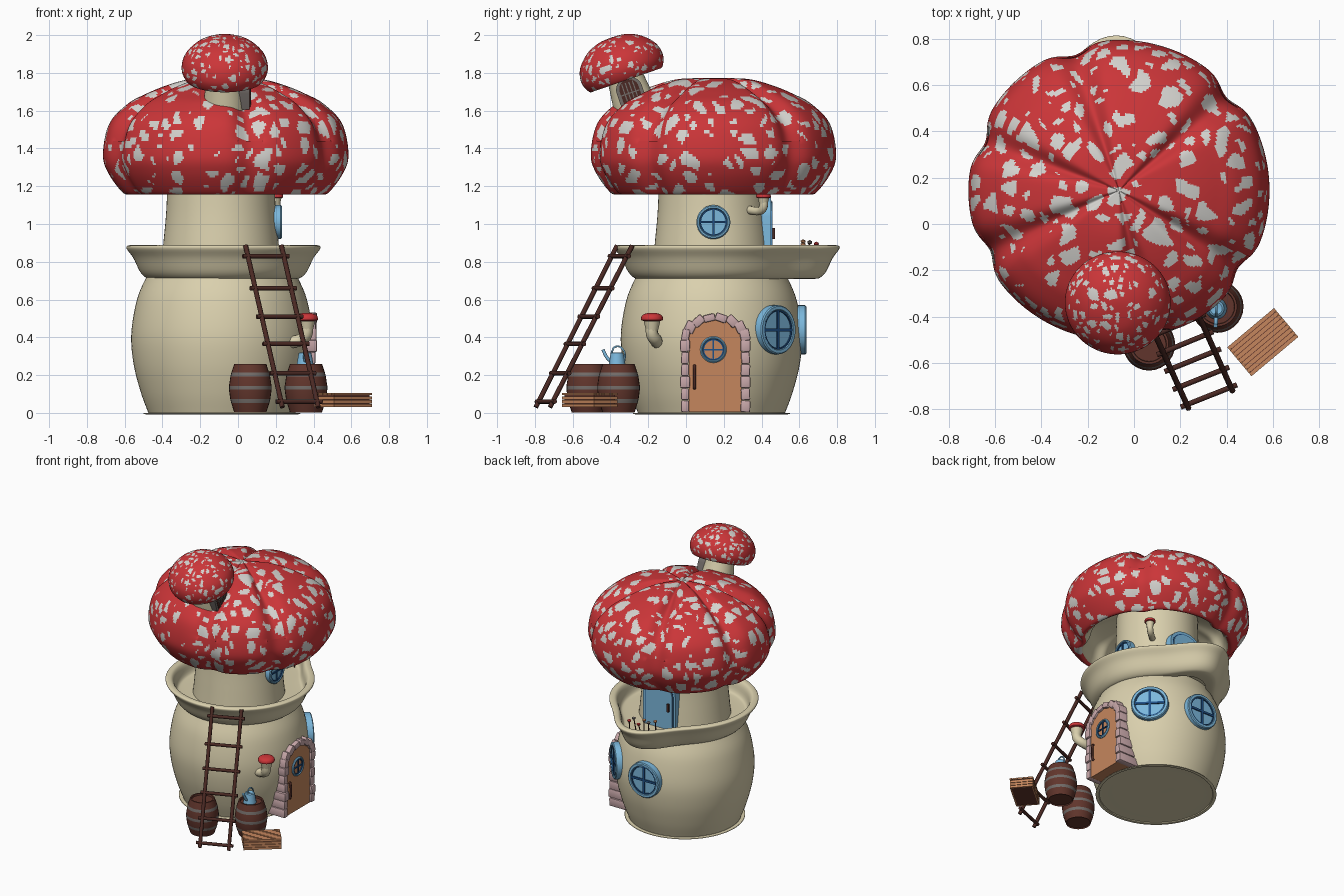
import bpy, bmesh, math, random
from mathutils import Vector, Matrix, noise

if "Cube" in bpy.data.objects:
    bpy.data.objects.remove(bpy.data.objects["Cube"])

random.seed(4)
T, R, rad = Matrix.Translation, Matrix.Rotation, math.radians
COL = {"cap_red": (.60, .036, .04), "spot_white": (.66, .65, .62), "plaster_cream": (.70, .63, .42),
       "ladder_brown": (.07, .022, .017), "barrel_brown": (.12, .036, .025), "hoop_grey": (.17, .15, .14),
       "sky_blue": (.20, .48, .72), "deep_blue": (.014, .08, .24), "door_tan": (.56, .24, .11),
       "stone_pink": (.58, .39, .40)}
MAT = {}
for key, c in COL.items():
    MAT[key] = bpy.data.materials.new(key)
    MAT[key].diffuse_color = (*c, 1)


def add(name, data, mats):
    ob = bpy.data.objects.new(name, data)
    for m in mats.split():
        data.materials.append(MAT[m])
    bpy.context.collection.objects.link(ob)
    return ob


def add_bm(name, bm, mat, M=Matrix()):
    bmesh.ops.transform(bm, matrix=M, verts=bm.verts)
    bmesh.ops.recalc_face_normals(bm, faces=bm.faces)
    me = bpy.data.meshes.new(name)
    bm.to_mesh(me)
    bm.free()
    return add(name, me, mat)


def spline(pts, steps):
    """Catmull-Rom through the points."""
    P = [Vector(p) for p in pts]
    P = [P[0]] + P + [P[-1]]
    out = []
    for a, b, c, d in zip(P, P[1:], P[2:], P[3:]):
        for k in range(steps):
            t = k / steps
            out.append(.5 * (2*b + (c-a)*t + (2*a-5*b+4*c-d)*t*t + (3*b-a-3*c+d)*t**3))
    return out + [P[-1]]


def lathe(name, pts, mats, M=Matrix(), seg=48, steps=1, deform=None, rule=None):
    """Spin an (r, z) profile; deform bends it by angle, rule(row, point) picks the material."""
    prof = spline(pts, steps)
    verts, faces = [], []
    for r, z in prof:
        for j in range(seg):
            a = 2*math.pi*j/seg
            r2, z2 = deform(r, a, z) if deform else (r, z)
            verts.append(M @ Vector((max(r2, .0005)*math.cos(a), max(r2, .0005)*math.sin(a), z2)))
    for i in range(len(prof)-1):
        for j in range(seg):
            k = (j+1) % seg
            faces.append((i*seg+j, i*seg+k, (i+1)*seg+k, (i+1)*seg+j))
    me = bpy.data.meshes.new(name)
    me.from_pydata(verts, [], faces)
    ob = add(name, me, mats)
    if rule:
        for f in me.polygons:
            f.material_index = rule(f.index//seg, f.center)
    return ob


def box(name, size, mat, M, bevel=0):
    bm = bmesh.new()
    bmesh.ops.create_cube(bm, size=1)
    bmesh.ops.scale(bm, vec=size, verts=bm.verts)
    if bevel:
        bmesh.ops.bevel(bm, geom=bm.edges[:], offset=bevel, segments=2, affect='EDGES', profile=.5)
    return add_bm(name, bm, mat, M)


def rod(name, a, b, r, mat):
    a, b = Vector(a), Vector(b)
    bm = bmesh.new()
    bmesh.ops.create_cone(bm, cap_ends=True, segments=10, radius1=r, radius2=r, depth=(b-a).length)
    return add_bm(name, bm, mat, T((a+b)/2) @ (b-a).to_track_quat('Z', 'Y').to_matrix().to_4x4())


def tube(name, pts, r, mat):
    cu = bpy.data.curves.new(name, 'CURVE')
    cu.dimensions, cu.bevel_depth, cu.bevel_resolution, cu.use_fill_caps = '3D', r, 3, True
    path = spline(pts, 6)
    sp = cu.splines.new('POLY')
    sp.points.add(len(path)-1)
    for q, p in zip(sp.points, path):
        q.co = (*p, 1)
    return add(name, cu, mat)


def facing(c, deg, r, z):
    """Frame on a wall: local x sideways, y up, z outward."""
    a = rad(deg)
    return T((c[0]+r*math.cos(a), c[1]+r*math.sin(a), z)) @ R(a, 4, 'Z') @ R(rad(90), 4, 'Y') @ R(rad(90), 4, 'Z')


def arch(name, w, spring, top, depth, mat, M):
    """Arched slab whose front is at local z = 0."""
    bm = bmesh.new()
    pts = [(-w, 0), (w, 0)] + [(w*math.cos(math.pi*k/16), spring+(top-spring)*math.sin(math.pi*k/16)) for k in range(17)]
    f = bm.faces.new([bm.verts.new((x, y, 0)) for x, y in pts])
    ext = bmesh.ops.extrude_face_region(bm, geom=[f])["geom"]
    bmesh.ops.translate(bm, vec=(0, 0, -depth), verts=[v for v in ext if isinstance(v, bmesh.types.BMVert)])
    return add_bm(name, bm, mat, M)


def window(name, r, depth, M):
    e = r*.2
    lathe(name+"_frame", [(r, -depth), (r, -.006), (r-.006, 0), (r-e+.004, 0), (r-e, -.008)], "sky_blue", M, 40)
    lathe(name+"_ring", [(r-e, -.004), (r-e-.007, -.004), (r-e-.007, -.012)], "deep_blue", M, 40)
    lathe(name+"_glass", [(r-e+.002, -.012), (0, -.012)], "sky_blue", M, 40)
    for s in ((2*(r-e), r*.12, .009), (r*.12, 2*(r-e), .009)):
        box(name+"_bar", s, "deep_blue", M @ T((0, 0, -.008)))


def spots(ob, inner_rows, seg, scale, share):
    """Paint the highest cell-noise faces white; the underside is cream."""
    val = {}
    for f in ob.data.polygons:
        if f.index//seg < inner_rows:
            f.material_index = 2
            continue
        p = f.center*scale
        d = noise.voronoi(p + noise.noise_vector(p*.9)*.45)[0]
        val[f.index] = d[1]-d[0]
    cut = sorted(val.values())[int(len(val)*(1-share))]
    for i, v in val.items():
        ob.data.polygons[i].material_index = int(v > cut)


C = (-.085, .135)
# Lower house, balcony and upper room
lathe("lower_house", [(0, 0), (.39, 0), (.39, .001), (.43, .11), (.468, .26), (.48, .42), (.45, .6), (.40, .72), (.38, .76)],
      "plaster_cream", T((*C, 0)), 96, 5)


def spout(r, a, z):
    d = (math.degrees(a)-90)/22
    return r + .165*math.exp(-d*d)*min(1, max(0, (r-.3)/.1)), z


lathe("balcony", [(.36, .715), (.40, .711), (.44, .745), (.477, .82), (.512, .868), (.507, .885), (.475, .886),
                  (.455, .86), (.438, .795), (.40, .78), (.27, .78)], "plaster_cream", T((-.077, .135, 0)), 128, 4, spout)
lathe("upper_room", [(.32, .75), (.305, .9), (.288, 1.1), (.28, 1.42)], "plaster_cream", T((-.09, .14, 0)), 64, 4)

# Big spotted cap with grooves
GROOVES = (41, -33, -78, 205, 160, 108)


def groove(r, a, z):
    g = sum(math.exp(-(((math.degrees(a)-q+180) % 360-180)/7)**2) for q in GROOVES)
    return r*(1-.055*g), z - (.04*g*min(1, r/.3) if z > 1.45 else 0)


cap = lathe("big_cap", [(0, 1.42), (.2, 1.40), (.42, 1.32), (.48, 1.2), (.505, 1.166), (.545, 1.166), (.622, 1.27), (.65, 1.37),
                        (.617, 1.53), (.52, 1.635), (.42, 1.69), (.31, 1.735), (.2, 1.765), (.1, 1.772), (0, 1.772)],
            "cap_red spot_white plaster_cream", T((-.065, .145, 0)), 400, 9, groove)
spots(cap, 36, 400, 10, .27)

# Leaning chimney mushroom with a grated window
CH = T((-.07, -.32, 1.77)) @ R(rad(19), 4, 'X')
lathe("chimney_stem", [(.13, -.32), (.115, -.15), (.1, -.03), (.09, .07)], "plaster_cream", CH, 40, 4)
small = lathe("chimney_cap", [(0, .06), (.1, .05), (.17, .01), (.2, -.008), (.228, .05), (.212, .125), (.15, .19), (.075, .223), (0, .23)],
              "cap_red spot_white plaster_cream", CH, 240, 8)
spots(small, 24, 240, 21, .24)
W = CH @ facing((0, 0), 0, .132, -.15)
arch("chimney_window_frame", .07, .09, .155, .08, "hoop_grey", W)
arch("chimney_window_pane", .052, .085, .135, .004, "ladder_brown", W @ T((0, .008, .003)))
for x in (-.03, -.01, .01, .03):
    box("chimney_window_bar", (.006, .115, .006), "hoop_grey", W @ T((x, .07, .004)))
box("chimney_window_bar", (.1, .006, .006), "hoop_grey", W @ T((0, .07, .004)))

# Main door with stone surround
D = facing((0, .155), 0, .40, .005)
arch("main_door", .14, .385, .50, .2, "door_tan", D)
window("door_window", .07, .012, D @ T((-.01, .33, .011)))
tube("door_handle", [D @ Vector(p) for p in ((-.11, .125, 0), (-.11, .14, .012), (-.11, .23, .012), (-.11, .245, 0))], .008, "ladder_brown")
stones = [(s*.16, .03+.064*k, 0) for s in (-1, 1) for k in range(6)]
for k in range(8):
    t = math.pi*(k+.5)/8
    stones.append((.16*math.cos(t), .385+.115*math.sin(t), math.atan2(.115*math.sin(t), .16*math.cos(t))))
for x, y, t in stones:
    w = random.uniform(.038, .054)
    box("door_stone", (w, .063, .2), "stone_pink",
        D @ T((x, y, -.085+random.uniform(-.006, .006))) @ R(t+random.uniform(-.08, .08), 4, 'Z'), .008)

# Round windows and the balcony door
window("side_window", .13, .08, facing(C, 45, .505, .44))
window("back_window", .13, .08, facing(C, 90, .502, .44))
window("upper_window", .09, .06, facing((-.09, .145), 0, .322, 1.01))
U = facing((-.09, .14), 90, .31, .78)
arch("balcony_door_frame", .135, .26, .365, .12, "sky_blue", U)
arch("balcony_door_gap", .118, .255, .345, .004, "deep_blue", U @ T((0, 0, .002)))
arch("balcony_door", .112, .253, .338, .01, "sky_blue", U @ T((0, 0, .008)))
box("balcony_door_handle", (.014, .06, .02), "ladder_brown", U @ T((.085, .17, .012)))

# Wall lamp mushrooms
for path, s in ((((.25, -.15, .37), (.33, -.16, .385), (.362, -.18, .42), (.365, -.18, .49)), 1),
                (((.11, .33, 1.075), (.17, .385, 1.068), (.2, .41, 1.09), (.2, .41, 1.14)), .68)):
    tube("lamp_stem", path, .033*s, "plaster_cream")
    M = T(path[-1]) @ Matrix.Scale(s, 4)
    lathe("lamp_collar", [(.03, -.06), (.044, -.005), (.03, 0)], "plaster_cream", M, 20)
    lathe("lamp_cap", [(0, -.002), (.05, -.002), (.058, .01), (.05, .028), (.025, .038), (0, .04)], "cap_red", M, 28, 3)

# Ladder
rails = [(Vector((.235, -.795, .03)), Vector((.04, -.365, .885))), (Vector((.425, -.72, .03)), Vector((.23, -.285, .885)))]
for a, b in rails:
    rod("ladder_rail", a, b, .013, "ladder_brown")
for z in (.06, .21, .365, .51, .66, .83):
    p, q = [a.lerp(b, (z-.03)/.855) for a, b in rails]
    e = (q-p)*.14
    rod("ladder_rung", p-e, q+e, .012, "ladder_brown")

# Barrels with hoops
zs = (0, .05, .07, .12, .14, .19, .21, .256)
staves = [(.085+.028*math.sin(math.pi*z/.256), z) for z in zs]
for x, y in ((.065, -.52), (.36, -.357)):
    lathe("barrel", [(0, .008), (.08, .008)] + staves + [(.075, .256), (.073, .243), (0, .243)], "barrel_brown hoop_grey",
          T((x, y, .003)), 28, 1, None, lambda row, c: int(row in (3, 5, 7)))

# Watering can
lathe("watering_can", [(0, 0), (.046, 0), (.034, .07), (.026, .075), (0, .07)], "sky_blue", T((.355, -.365, .246)), 24)
tube("can_spout", [(.355, -.395, .27), (.354, -.42, .295), (.352, -.44, .335)], .009, "sky_blue")
tube("can_handle", [(.355, -.395, .315), (.355, -.38, .347), (.355, -.35, .35), (.355, -.325, .32), (.355, -.325, .275)], .005, "sky_blue")

# Slatted crate
K = T((.556, -.51, 0)) @ R(rad(40), 4, 'Z')
box("crate_core", (.245, .145, .068), "barrel_brown", K @ T((0, 0, .066)))
for z in (.039, .059, .079):
    for s in (-1, 1):
        box("crate_side", (.262, .01, .017), "door_tan", K @ T((0, s*.076, z)))
        box("crate_end", (.01, .16, .017), "door_tan", K @ T((s*.126, 0, z)))
for k in range(9):
    box("crate_top_slat", (.264, .0155, .012), "door_tan", K @ T((0, -.0735+.0184*k, .1)))

# Flowers in the balcony spout
for k in range(6):
    x, y = -.17+.035*k, .60+.035*(k % 3)
    tip = (x+random.uniform(-.02, .02), y+.02, .885+random.uniform(0, .03))
    rod("flower_stalk", (x, y, .775), tip, .004, "ladder_brown")
    lathe("flower_head", [(0, -.012), (.012, -.004), (.014, .004), (0, .012)], ("door_tan", "hoop_grey", "cap_red")[k % 3], T(tip), 10)

# Smooth shading with crisp edges
for ob in bpy.context.scene.objects:
    ob.select_set(ob.type == 'MESH')
bpy.context.view_layer.objects.active = cap
bpy.ops.object.shade_smooth_by_angle(angle=rad(40))

for m in bpy.data.materials:
    if m.users and not m.is_grease_pencil:
        m.use_nodes = True
        m.node_tree.nodes["Principled BSDF"].inputs["Base Color"].default_value = m.diffuse_color
